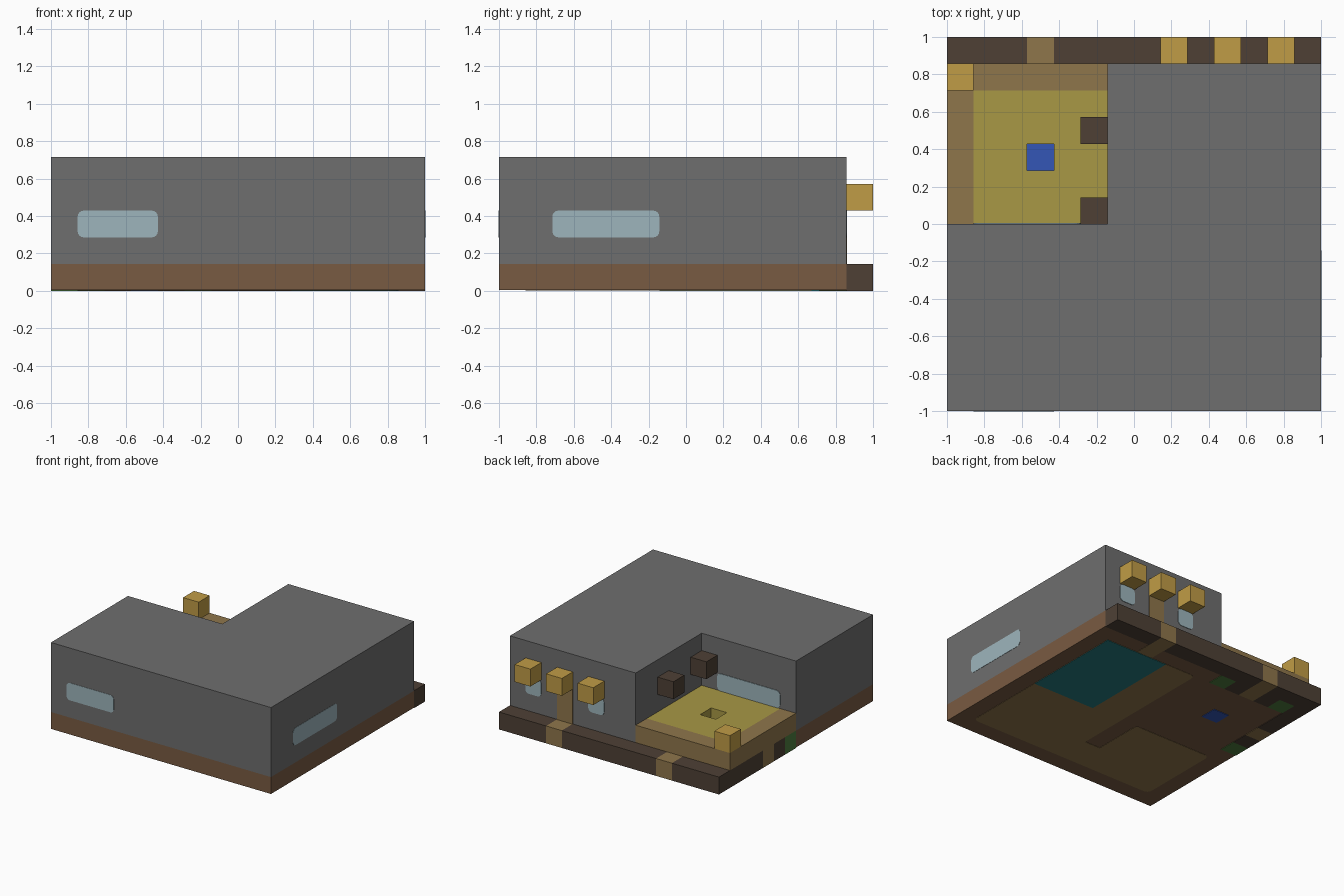
import bpy
import bmesh

U = 1 / 7      # one block
HALF = 7       # blocks from the centre to an edge
THIN = 0.03    # thickness of painted plates, in blocks

cube = bpy.data.objects.get("Cube")
if cube:
    bpy.data.objects.remove(cube, do_unlink=True)


def linear(c):
    c /= 255
    return c / 12.92 if c <= 0.04045 else ((c + 0.055) / 1.055) ** 2.4


def material(name, *rgb):
    m = bpy.data.materials.new(name)
    color = [linear(c) for c in rgb] + [1]
    m.use_nodes = True
    m.diffuse_color = color
    m.node_tree.nodes["Principled BSDF"].inputs["Base Color"].default_value = color
    return m


GREY = material("wall grey", 110, 110, 110)
BROWN = material("foundation brown", 121, 91, 66)
DARK = material("dark brown", 78, 64, 53)
TAN = material("tan", 143, 118, 75)
GOLD = material("lamp gold", 192, 156, 70)
YELLOW = material("deck yellow", 168, 152, 69)
BLUE = material("water blue", 51, 86, 182)
GLASS = material("pale glass", 157, 181, 188)
TEAL = material("carpet teal", 38, 124, 128)
GREEN = material("plant green", 78, 124, 62)


def finish(name, bm, mat):
    """Turn block coordinates into model units and link the object."""
    for v in bm.verts:
        v.co = ((v.co.x - HALF) * U, (v.co.y - HALF) * U, v.co.z * U)
    bmesh.ops.recalc_face_normals(bm, faces=bm.faces)
    mesh = bpy.data.meshes.new(name)
    bm.to_mesh(mesh)
    bm.free()
    mesh.materials.append(mat)
    ob = bpy.data.objects.new(name, mesh)
    bpy.context.collection.objects.link(ob)
    return ob


def box(name, lo, hi, mat, round_axis=None, radius=0.22):
    """Box from corner to corner; edges along round_axis may be rounded."""
    bm = bmesh.new()
    bmesh.ops.create_cube(bm, size=1)
    for v in bm.verts:
        v.co = [a if c < 0 else b for c, a, b in zip(v.co, lo, hi)]
    if round_axis is not None:
        edges = [e for e in bm.edges
                 if abs((e.verts[0].co - e.verts[1].co)[round_axis]) > 1e-4]
        bmesh.ops.bevel(bm, geom=edges, offset=radius, segments=4,
                        profile=0.5, affect='EDGES')
    return finish(name, bm, mat)


def block(name, x, y, z, mat):
    return box(name, (x, y, z), (x + 1, y + 1, z + 1), mat)


def prism(name, outline, z0, z1, mat):
    bm = bmesh.new()
    face = bm.faces.new([bm.verts.new((x, y, z0)) for x, y in outline])
    top = bmesh.ops.extrude_face_region(bm, geom=[face])["geom"]
    for v in top:
        if isinstance(v, bmesh.types.BMVert):
            v.co.z = z1
    return finish(name, bm, mat)


# House body
plan = [(0, 0), (14, 0), (14, 13), (6, 13), (6, 7), (0, 7)]
prism("foundation", plan, THIN, 1, BROWN)
prism("walls", plan, 1, 5, GREY)

# Windows and door, painted on the walls
box("front_window", (1, -THIN / 2, 2), (4, THIN, 3), GLASS, 1)
box("side_window", (14 - THIN, 2, 2), (14 + THIN / 2, 6, 3), GLASS, 0)
box("deck_window", (1, 7 - THIN, 2), (5, 7 + THIN, 3), GLASS, 1)
for x in (8, 12):
    box("back_window", (x, 13 - THIN, 2), (x + 1, 13 + THIN, 3), GLASS, 1)
box("back_door", (10, 13 - THIN, 1), (11, 13 + THIN, 3), TAN)

# Back path with two tan steps
for x0, x1 in ((0, 3), (4, 10), (11, 14)):
    box("back_path", (x0, 13, 0), (x1, 14, 1), DARK)
for x in (3, 10):
    block("path_step", x, 13, 0, TAN)

# Lamps on the back wall, deck corner and inner wall
for x in (8, 10, 12):
    block("back_lamp", x, 13, 3, GOLD)
block("corner_lamp", 0, 12, 2, GOLD)
for y in (7, 10):
    block("inner_wall_block", 5, y, 3, DARK)

# Deck: base, ring of ground blocks, border, top with a well in the middle
box("deck_base", (1, 7, THIN), (6, 12, 1), BROWN)
box("well_water", (3, 9, 0), (4, 10, 1 + THIN), BLUE)
side = {7: GREEN, 9: TAN}
for y in range(7, 13):
    block("side_ground", 0, y, 0, side.get(y, DARK))
back = {1: GREEN, 3: TAN, 5: GREEN}
for x in range(1, 6):
    block("back_ground", x, 12, 0, back.get(x, DARK))
prism("deck_border", [(0, 7), (1, 7), (1, 12), (6, 12), (6, 13), (0, 13)],
      1, 2, TAN)

bm = bmesh.new()
bmesh.ops.create_grid(bm, x_segments=5, y_segments=5, size=2.5)
middle = min(bm.faces, key=lambda f: f.calc_center_median().length)
bmesh.ops.delete(bm, geom=[middle], context='FACES')
for v in bm.verts:
    v.co += type(v.co)((3.5, 9.5, 1))
raised = bmesh.ops.extrude_face_region(bm, geom=bm.faces[:])["geom"]
for v in raised:
    if isinstance(v, bmesh.types.BMVert):
        v.co.z = 2
finish("deck_top", bm, YELLOW)

# Floor areas on the underside
for name, x0, y0, x1, y1 in (("large_room_floor", 7, 1, 13, 12),
                             ("small_room_floor", 1, 1, 6, 6),
                             ("passage_floor", 1, 1, 13, 3)):
    box(name, (x0, y0, THIN / 2), (x1, y1, 2 * THIN), TAN, 2, 0.3)
box("doorway_floor", (10, 11.5, THIN / 2), (11, 13, 2 * THIN), TAN)
box("carpet", (9, 6, 0), (13, 12, 2 * THIN), TEAL)
